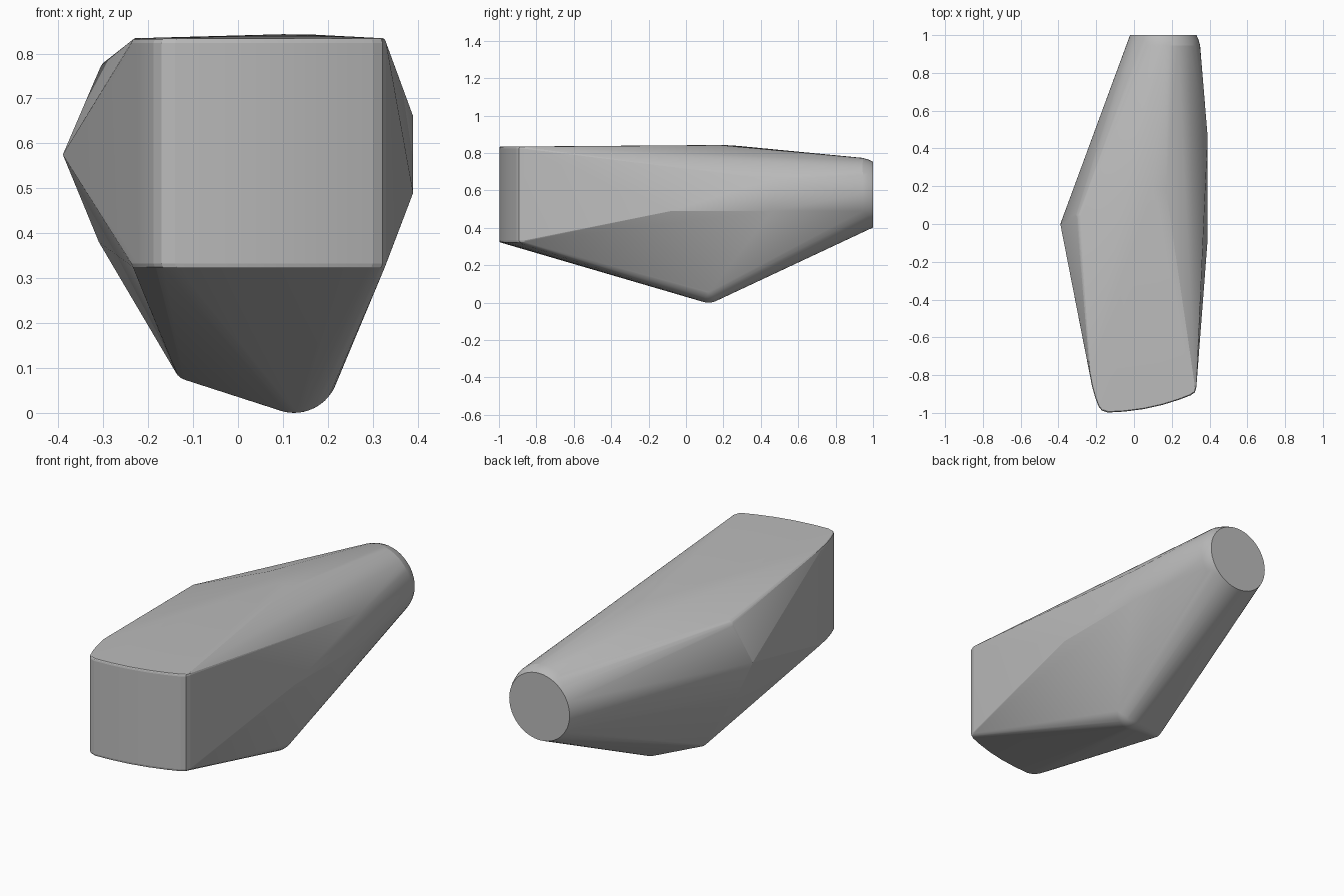
import bpy, bmesh, math
from mathutils import Vector, Matrix

cube = bpy.data.objects.get("Cube")
if cube:
    bpy.data.objects.remove(cube, do_unlink=True)

grey = bpy.data.materials.new("plain grey")
grey.use_nodes = True
colour = (0.5, 0.5, 0.5, 1)
grey.diffuse_color = colour
grey.node_tree.nodes["Principled BSDF"].inputs["Base Color"].default_value = colour

bm = bmesh.new()


def points(*coords):
    for co in coords:
        bm.verts.new(co)


def ball(centre, radius, detail=3):
    bmesh.ops.create_icosphere(bm, subdivisions=detail, radius=radius,
                               matrix=Matrix.Translation(centre))


def ring(x, y, z, radius, sides=48):
    for i in range(sides):
        a = math.tau * i / sides
        bm.verts.new((x + radius * math.cos(a), y, z + radius * math.sin(a)))


# Bowed front plate with a thin softened rim
plan = [(-0.237, -0.78), (-0.222, -0.86), (-0.205, -0.92), (-0.188, -0.965),
        (-0.17, -0.988), (-0.14, -0.998), (-0.05, -0.993), (0.05, -0.98),
        (0.15, -0.958), (0.24, -0.93), (0.3, -0.907), (0.322, -0.892),
        (0.33, -0.865)]
centre = Vector((0.05, -0.8))
for z, scale in ((0.322, 0.975), (0.325, 0.99), (0.333, 1),
                 (0.823, 1), (0.831, 0.99), (0.834, 0.975)):
    for p in plan:
        q = centre + (Vector(p) - centre) * scale
        bm.verts.new((q.x, q.y, z))

# Round rear end with a chamfered edge
ring(0.155, 1.0, 0.578, 0.176)
ring(0.158, 0.975, 0.581, 0.184)
ring(0.16, 0.945, 0.584, 0.19)

# Side panel
points((0.39, -0.08, 0.49), (0.39, 0.46, 0.49), (0.39, 0.46, 0.66))

# Pointed side corner and its softened shoulders
points((-0.39, 0, 0.575))
ball((-0.275, 0.04, 0.755), 0.035)
ball((-0.29, 0.02, 0.39), 0.022, 2)

# Low crown and rounded keel
points((-0.02, 0.28, 0.838), (0.17, 0.18, 0.842), (0.1, 0.2, 0.843))
ball((0.125, 0.12, 0.1), 0.1, 4)
ball((-0.108, 0.03, 0.107), 0.035)

# Wrap everything in one skin
cloud = [v.co.copy() for v in bm.verts]
bm.free()
bm = bmesh.new()
for co in cloud:
    bm.verts.new(co)
bmesh.ops.convex_hull(bm, input=bm.verts[:])
bmesh.ops.delete(bm, geom=[v for v in bm.verts if not v.link_faces], context='VERTS')
bmesh.ops.dissolve_limit(bm, angle_limit=math.radians(0.5),
                         verts=bm.verts[:], edges=bm.edges[:])
bmesh.ops.recalc_face_normals(bm, faces=bm.faces[:])

mesh = bpy.data.meshes.new("body")
bm.to_mesh(mesh)
bm.free()
mesh.materials.append(grey)
body = bpy.data.objects.new("body", mesh)
bpy.context.collection.objects.link(body)
bpy.context.view_layer.objects.active = body
body.select_set(True)
bpy.ops.object.shade_smooth_by_angle(angle=math.radians(12))
